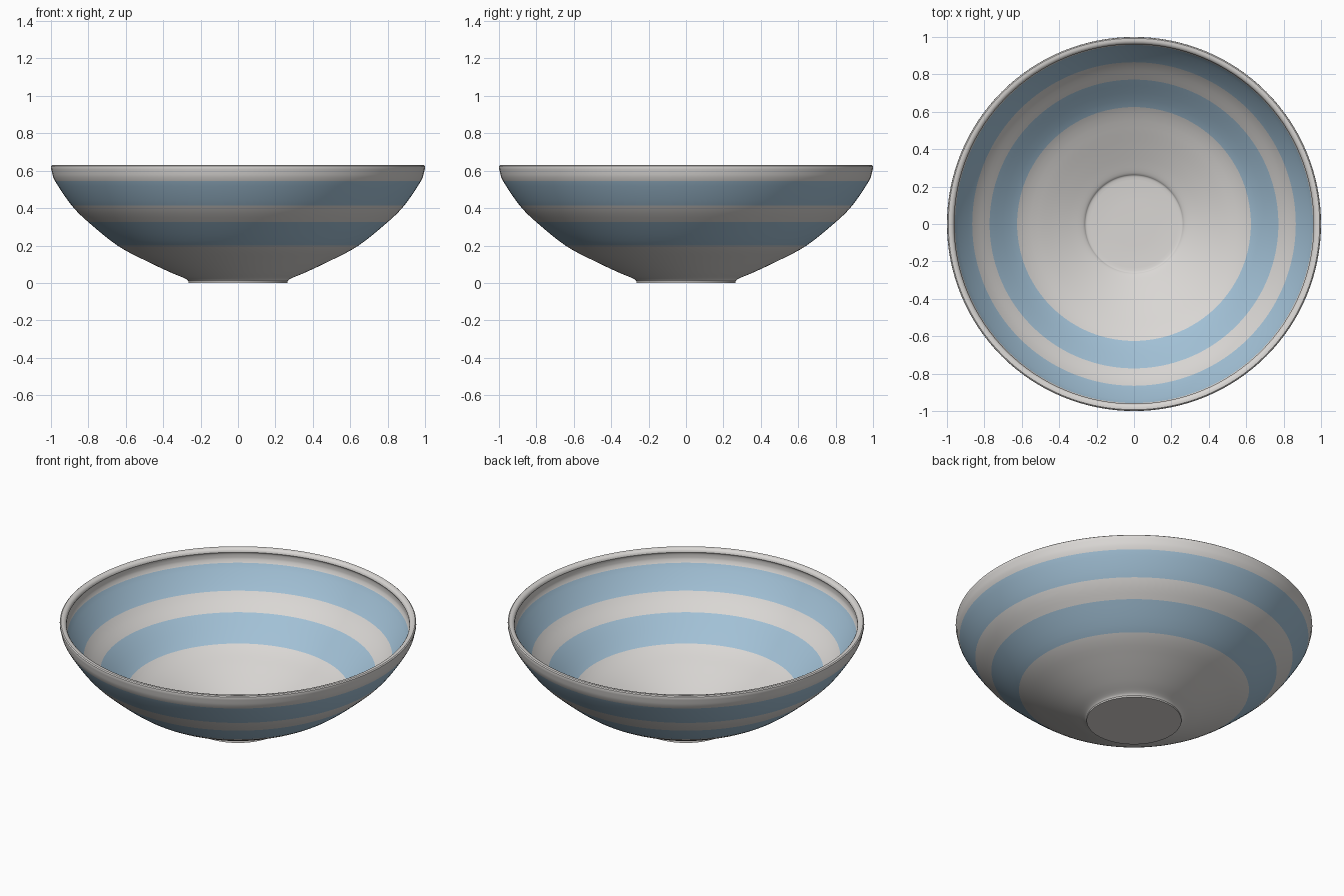
import bpy, bmesh, math
from mathutils import Vector

if "Cube" in bpy.data.objects:
    bpy.data.objects.remove(bpy.data.objects["Cube"])

SEGMENTS = 128
STRIPES = [(0.20, 0.325), (0.415, 0.545)]   # blue bands by height


def material(name, rgb):
    m = bpy.data.materials.new(name)
    m.diffuse_color = (*rgb, 1.0)
    m.use_nodes = True
    m.node_tree.nodes["Principled BSDF"].inputs["Base Color"].default_value = m.diffuse_color
    return m


def smooth_path(pts, steps=4):
    """Catmull-Rom curve through profile points (radius, height)."""
    p = [Vector(q) for q in pts]
    p = [2 * p[0] - p[1]] + p + [2 * p[-1] - p[-2]]
    out = []
    for a, b, c, d in zip(p, p[1:], p[2:], p[3:]):
        for i in range(steps):
            t = i / steps
            out.append(0.5 * (2 * b + (c - a) * t + (2 * a - 5 * b + 4 * c - d) * t**2
                              + (3 * b - a - 3 * c + d) * t**3))
    return out + [p[-2]]


def lathe(name, profile, mats, rule):
    bm = bmesh.new()
    rings = []
    for r, z in profile:
        if r < 1e-6:
            rings.append([bm.verts.new((0, 0, z))] * SEGMENTS)
        else:
            rings.append([bm.verts.new((r * math.cos(2 * math.pi * i / SEGMENTS),
                                        r * math.sin(2 * math.pi * i / SEGMENTS), z))
                          for i in range(SEGMENTS)])
    for lo, hi in zip(rings, rings[1:]):
        for i in range(SEGMENTS):
            j = (i + 1) % SEGMENTS
            corners = list(dict.fromkeys((lo[i], lo[j], hi[j], hi[i])))
            face = bm.faces.new(corners)
            face.material_index = rule(face.calc_center_median().z)
    bmesh.ops.recalc_face_normals(bm, faces=bm.faces)
    mesh = bpy.data.meshes.new(name)
    bm.to_mesh(mesh)
    bm.free()
    obj = bpy.data.objects.new(name, mesh)
    bpy.context.collection.objects.link(obj)
    for m in mats:
        mesh.materials.append(m)
    bpy.context.view_layer.objects.active = obj
    obj.select_set(True)
    bpy.ops.object.shade_smooth_by_angle(angle=math.radians(35))
    return obj


# Flat foot and outer wall
foot = [(0, 0), (0.266, 0)]
outer = smooth_path([(0.265, 0.010), (0.283, 0.024), (0.36, 0.056), (0.50, 0.122),
                     (0.645, 0.20), (0.80, 0.325), (0.89, 0.415), (0.978, 0.545),
                     (0.998, 0.605)])
# Rounded lip with a slight inward overhang
lip = [(1.0, 0.615), (0.999, 0.625), (0.993, 0.630), (0.980, 0.630),
       (0.969, 0.626), (0.963, 0.618), (0.961, 0.608), (0.964, 0.603)]
# Inner wall down to the floor, with its shallow ring
inner = smooth_path([(0.967, 0.595), (0.957, 0.545), (0.865, 0.415), (0.772, 0.325),
                     (0.625, 0.20), (0.48, 0.128), (0.35, 0.070), (0.275, 0.039),
                     (0.258, 0.026), (0.235, 0.022)])
floor = [(0.12, 0.021), (0, 0.02)]

white = material("warm white glaze", (0.70, 0.68, 0.66))
blue = material("pale blue glaze", (0.36, 0.53, 0.67))

lathe("bowl", foot + outer + lip + inner + floor, [white, blue],
      lambda z: int(any(a < z < b for a, b in STRIPES)))
